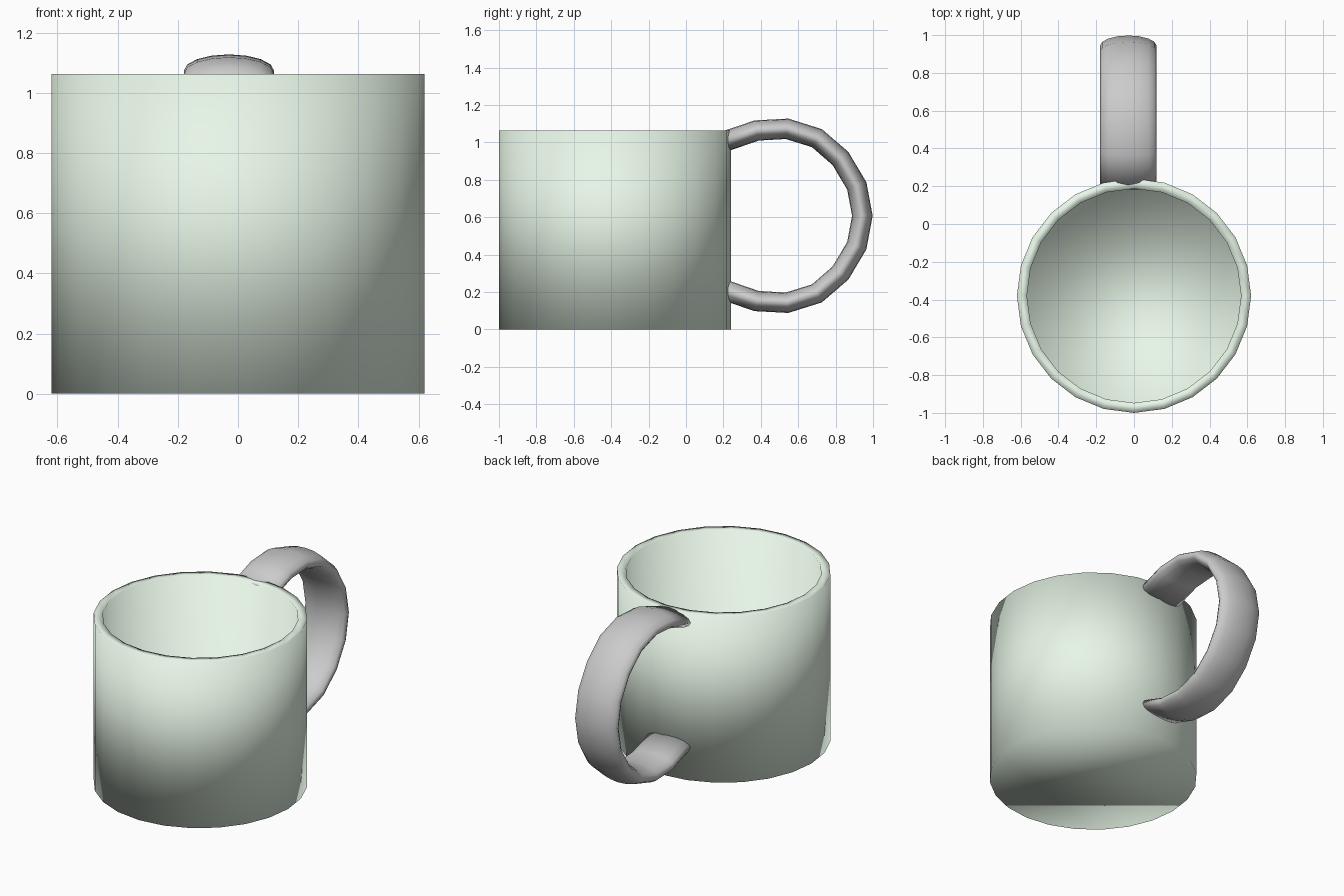
import bpy, bmesh, math
from mathutils import Vector

if "Cube" in bpy.data.objects:
    bpy.data.objects.remove(bpy.data.objects["Cube"])


def finish(name, bm, color=None):
    bmesh.ops.recalc_face_normals(bm, faces=bm.faces[:])
    me = bpy.data.meshes.new(name)
    bm.to_mesh(me)
    bm.free()
    for p in me.polygons:
        p.use_smooth = True
    ob = bpy.data.objects.new(name, me)
    bpy.context.collection.objects.link(ob)
    if color:
        mat = bpy.data.materials.new(name + "_glaze")
        mat.diffuse_color = color
        mat.use_nodes = True
        mat.node_tree.nodes["Principled BSDF"].inputs["Base Color"].default_value = mat.diffuse_color
        me.materials.append(mat)
    return ob


def skin(bm, rings):
    # bridge closed rings of points, cap both ends
    loops = [[bm.verts.new(p) for p in r] for r in rings]
    n = len(loops[0])
    for a, b in zip(loops, loops[1:]):
        for i in range(n):
            j = (i + 1) % n
            bm.faces.new((a[i], a[j], b[j], b[i]))
    bm.faces.new(loops[0])
    bm.faces.new(loops[-1])


def ellipse(centre, u, v, n):
    steps = [2 * math.pi * i / n for i in range(n)]
    return [centre + u * math.cos(t) + v * math.sin(t) for t in steps]


X, Y = Vector((1, 0, 0)), Vector((0, 1, 0))

# Cup: outer wall, flat rim, inner wall and floor, 24 sides
bm = bmesh.new()
profile = [(0.62, 0), (0.62, 1.063), (0.567, 1.063), (0.567, 0.06)]
skin(bm, [ellipse(Vector((0, -0.38, z)), X * r, Y * r, 24) for r, z in profile])
finish("cup", bm, (0.80, 0.92, 0.80, 1))

# Handle: wide flattened tube swept along a C, ends sunk into the wall
mid = 0.608
upper = [(0.20, 1.003), (0.378, 1.064), (0.54, 1.073), (0.70, 1.023),
         (0.826, 0.914), (0.913, 0.768)]
path = upper + [(0.943, mid)] + [(y, 2 * mid - z) for y, z in reversed(upper)]
pts = [Vector((-0.03, y, z)) for y, z in path]
rings = []
for i, p in enumerate(pts):
    d = (pts[min(i + 1, len(pts) - 1)] - pts[max(i - 1, 0)]).normalized()
    rings.append(ellipse(p, X * 0.15, X.cross(d) * 0.055, 16))
bm = bmesh.new()
skin(bm, rings)
finish("handle", bm)
